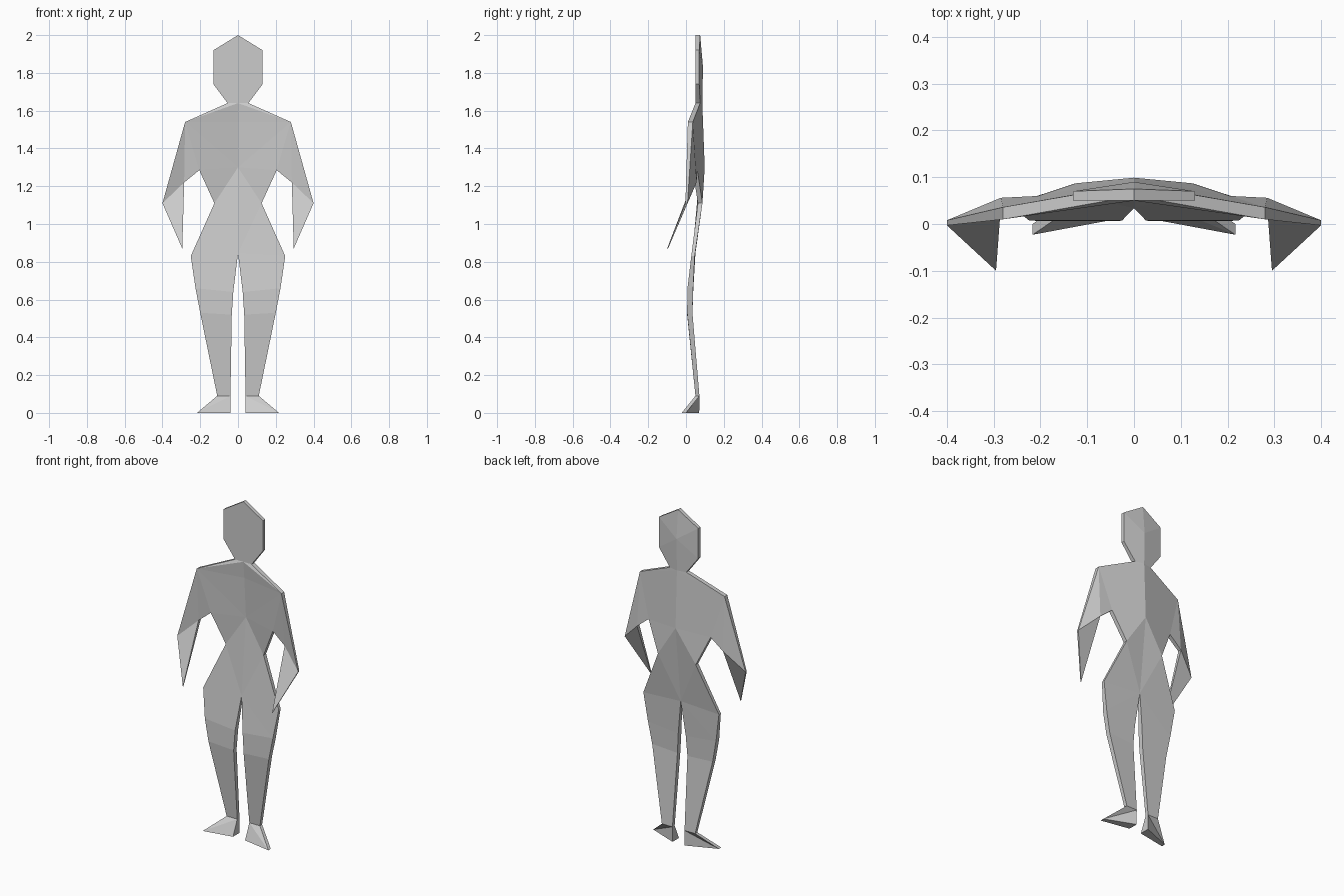
import bpy, bmesh
from collections import Counter

if "Cube" in bpy.data.objects:
    bpy.data.objects.remove(bpy.data.objects["Cube"])

mat = bpy.data.materials.new("light grey")
mat.diffuse_color = (0.6, 0.6, 0.6, 1)
mat.use_nodes = True
mat.node_tree.nodes["Principled BSDF"].inputs["Base Color"].default_value = mat.diffuse_color

# Named points of the half figure: x, z, front y, back y
P = {
    "crown": (0, 2.0, .05, .075), "temple": (.13, 1.92, .05, .07),
    "jaw": (.13, 1.74, .05, .07), "skull": (0, 1.83, .05, .09),
    "neck": (.055, 1.64, .05, .075), "nape": (0, 1.64, .05, .086),
    "chest": (0, 1.54, .06, .09), "spine": (0, 1.3, .075, .099),
    "shoulder": (.28, 1.54, .01, .036), "armpit": (.205, 1.285, .036, .06),
    "waist": (.125, 1.11, .063, .087), "crotch": (0, .845, .034, .05),
    "elbow": (.4, 1.11, -.003, .008), "crook": (.285, 1.22, .034, .056),
    "hand": (.295, .87, -.1, -.095),
    "hip": (.25, .83, .028, .046),
    "thigh_out": (.225, .66, .008, .038), "thigh_in": (.025, .64, .008, .038),
    "knee_out": (.2, .53, .006, .034), "knee_in": (.033, .52, .006, .034),
    "ankle_out": (.11, .09, .05, .071), "ankle_in": (.04, .09, .05, .071),
    "toe": (.217, 0, -.023, 0), "heel": (.04, 0, .01, .07),
}

# Parts as folded panels between named points
PARTS = {
    "head": ["crown temple skull", "temple jaw skull", "jaw neck nape skull"],
    "torso": ["nape neck shoulder", "nape shoulder chest", "chest shoulder spine",
              "shoulder armpit spine", "armpit waist spine", "waist crotch spine"],
    "upper_arms": ["shoulder crook armpit", "shoulder elbow crook"],
    "forearms": ["elbow hand crook"],
    "legs": ["waist hip crotch", "crotch hip thigh_out", "crotch thigh_out thigh_in",
             "thigh_in thigh_out knee_out knee_in",
             "knee_in knee_out ankle_out ankle_in"],
    "feet": ["ankle_in ankle_out toe", "ankle_in toe heel"],
}


def edges(face):
    n = face.split()
    return list(zip(n, n[1:] + n[:1]))


# Only outline edges get a rim; shared and centre edges stay open
uses = Counter(frozenset(e) for fs in PARTS.values() for f in fs for e in edges(f))


def build(name, faces):
    bm = bmesh.new()
    verts = {}

    def v(n, back, side):
        x, z, yf, yb = P[n]
        key = (n, back, side if x else 1)
        if key not in verts:
            verts[key] = bm.verts.new((x * side, yb if back else yf, z))
        return verts[key]

    def add(vs, side):
        bm.faces.new(vs if side > 0 else vs[::-1])

    for side in (1, -1):
        for f in faces:
            names = f.split()
            # names run clockwise seen from the front
            add([v(n, False, side) for n in reversed(names)], side)
            add([v(n, True, side) for n in names], side)
            for a, b in edges(f):
                if uses[frozenset((a, b))] == 1 and P[a][0] + P[b][0] > 0:
                    add([v(a, False, side), v(b, False, side),
                         v(b, True, side), v(a, True, side)], side)
    me = bpy.data.meshes.new(name)
    bm.to_mesh(me)
    bm.free()
    me.materials.append(mat)
    ob = bpy.data.objects.new(name, me)
    bpy.context.collection.objects.link(ob)


for part, faces in PARTS.items():
    build(part, faces)
